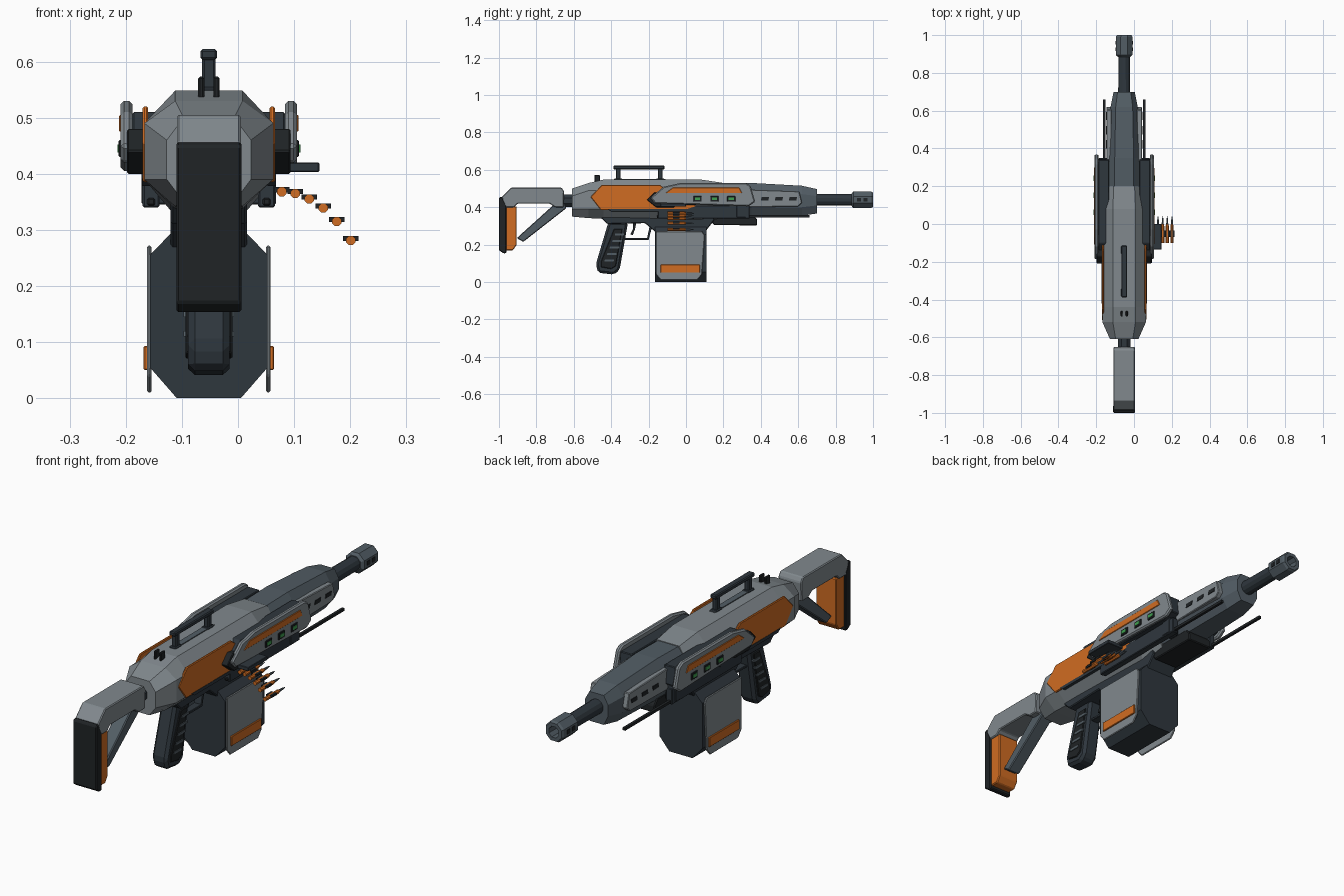
import bpy, bmesh, math
from mathutils import Vector

CX = -0.052  # centre plane of the weapon body


def mat(name, c):
    m = bpy.data.materials.new(name)
    m.diffuse_color = (*c, 1)
    return m


LIGHT = mat("light_grey", (0.22, 0.25, 0.27))
MID = mat("mid_grey", (0.085, 0.11, 0.13))
DARK = mat("dark_grey", (0.028, 0.038, 0.048))
BLACK = mat("near_black", (0.014, 0.017, 0.019))
ORANGE = mat("orange", (0.63, 0.15, 0.016))
GREEN = mat("green", (0.05, 0.35, 0.08))


def loft(name, rings, m, bevel=0):
    """Skin a list of equal-length point rings and cap both ends."""
    bm = bmesh.new()
    rows = [[bm.verts.new(p) for p in r] for r in rings]
    n = len(rows[0])
    for a, b in zip(rows, rows[1:]):
        for i in range(n):
            j = (i + 1) % n
            bm.faces.new((a[i], a[j], b[j], b[i]))
    bm.faces.new(rows[0])
    bm.faces.new(rows[-1][::-1])
    bmesh.ops.recalc_face_normals(bm, faces=bm.faces)
    me = bpy.data.meshes.new(name)
    bm.to_mesh(me)
    bm.free()
    ob = bpy.data.objects.new(name, me)
    bpy.context.collection.objects.link(ob)
    me.materials.append(m)
    if bevel:
        mod = ob.modifiers.new("bevel", "BEVEL")
        mod.width, mod.segments = bevel, 1
    return ob


def side(name, pts, x0, x1, m, bevel=0.004):
    """Extrude a (y, z) profile between two x offsets from the centre plane."""
    return loft(name, [[(CX + x, y, z) for y, z in pts] for x in (x0, x1)], m, bevel)


def pair(name, pts, x0, x1, m, bevel=0.003):
    """The same profile on both flanks."""
    side(name + "_right", pts, x0, x1, m, bevel)
    side(name + "_left", pts, -x1, -x0, m, bevel)


def rect(y0, y1, z0, z1):
    return [(y0, z0), (y1, z0), (y1, z1), (y0, z1)]


def slant(y0, y1, z0, z1, s):
    return [(y0, z0), (y1, z0), (y1 + s, z1), (y0 + s, z1)]


def octo(y, hw, ht, z0, za, zb, z1):
    """Eight-sided cross-section: half width, flat half width, four heights."""
    return [(CX + x, y, z) for x, z in
            ((-ht, z0), (ht, z0), (hw, za), (hw, zb), (ht, z1), (-ht, z1), (-hw, zb), (-hw, za))]


def tube(name, secs, m, n=8, x=CX, z=0.44):
    """Turned part along y from (y, radius) stations."""
    return loft(name, [[(x + r * math.cos((i + .5) * math.tau / n), y,
                         z + r * math.sin((i + .5) * math.tau / n)) for i in range(n)]
                       for y, r in secs], m)


# receiver
loft("receiver", [octo(-0.61, .075, .045, .35, .39, .46, .50),
                  octo(-0.52, .115, .06, .342, .39, .49, .53),
                  octo(-0.44, .115, .06, .338, .39, .49, .548),
                  octo(0.08, .115, .06, .325, .39, .49, .548),
                  octo(0.20, .085, .055, .335, .39, .48, .53)], LIGHT)
side("lower_receiver", [(-.46, .35), (-.42, .31), (-.22, .315), (-.16, .265), (.10, .265),
                        (.15, .33), (.15, .37), (-.46, .37)], -.068, .068, DARK)
side("top_groove", rect(-.38, -.11, .54, .552), -.013, .013, MID, 0)
pair("flank_panel", [(-.51, .455), (-.455, .385), (0, .385), (.06, .405), (-.1, .49), (-.14, .52), (-.45, .52)],
     .108, .118, ORANGE)
pair("lower_trim", [(-.42, .392), (-.40, .378), (0, .378), (.02, .392)], .105, .1195, DARK, 0)

# handguard, side vents, rails
loft("handguard", [octo(0.10, .088, .05, .345, .39, .48, .525),
                   octo(0.35, .088, .05, .35, .40, .48, .53),
                   octo(0.62, .072, .045, .355, .40, .47, .515),
                   octo(0.70, .056, .035, .367, .41, .46, .497)], MID)
pair("vent_panel", [(.33, .40), (.60, .405), (.62, .425), (.605, .485), (.33, .495)], .068, .094, LIGHT)
for i, y in enumerate((.40, .475, .55)):
    pair(f"vent_slot_{i}", slant(y, y + .04, .437, .455, .004), .09, .0965, BLACK, 0)
pair("long_rail", rect(.10, .66, .346, .358), .1, .112, BLACK, 0)
pair("rail_bracket", rect(-.15, .34, .34, .41), .088, .118, DARK)
pair("rail_bolt", rect(-.156, -.14, .343, .357), .096, .110, BLACK, .003)

# barrel and muzzle
tube("barrel", [(.66, .033), (.91, .031)], DARK, 12)
tube("muzzle", [(.885, .036), (.895, .048), (.99, .048), (1.0, .042), (1.0, .026), (.93, .026)], MID)
for i, y in enumerate((.915, .95)):
    pair(f"muzzle_slot_{i}", rect(y, y + .02, .43, .45), .04, .0465, BLACK, 0)

# block under the handguard
side("under_block", [(.13, .33), (.15, .305), (.38, .303), (.38, .335), (.36, .36), (.13, .36)], -.06, .06, BLACK)

# side pods
pair("pod_body", [(-.18, .44), (-.14, .415), (.30, .41), (.35, .43), (.34, .51), (-.10, .51)], .08, .136, DARK)
pair("pod_plate", [(-.19, .45), (-.165, .42), (.335, .405), (.37, .43), (.345, .515), (.32, .53), (-.03, .53), (-.12, .51)],
     .136, .157, LIGHT, .006)
pair("pod_stripe", [(-.11, .475), (.30, .475), (.285, .505), (-.07, .505)], .15, .160, ORANGE, .002)
pair("pod_foot", rect(.27, .32, .345, .42), .07, .12, DARK)
pair("pod_tail", [(-.21, .44), (-.16, .40), (-.06, .40), (-.08, .47), (-.17, .48)], .11, .146, BLACK)
for i, y in enumerate((.04, .13, .22)):
    pair(f"lamp_frame_{i}", rect(y, y + .044, .43, .46), .15, .161, BLACK, .002)
    pair(f"lamp_{i}", rect(y + .008, y + .036, .438, .452), .158, .163, GREEN, 0)

# carry handle and rear sight
side("handle_bar", rect(-.388, -.115, .603, .622), -.015, .015, DARK)
for n, y in (("rear", -.375), ("front", -.15)):
    side("handle_post_" + n, rect(y, y + .025, .54, .61), -.012, .012, DARK)
    side("handle_base_" + n, rect(y - .01, y + .035, .54, .555), -.016, .016, DARK)
pair("rear_sight", rect(-.49, -.46, .53, .573), .008, .019, BLACK)

# stock
tube("stock_tube", [(-.68, .036), (-.58, .036)], DARK, 8, z=.435)
side("stock_comb", [(-.985, .455), (-.935, .505), (-.665, .505), (-.652, .485), (-.655, .40), (-.70, .40),
                    (-.73, .42), (-.90, .42), (-.92, .40), (-.975, .40)], -.057, .057, LIGHT)
side("butt_pad", [(-1.0, .45), (-.985, .458), (-.96, .41), (-.96, .155), (-.975, .153), (-1.0, .17)],
     -.058, .058, BLACK)
side("butt_insert", [(-.965, .405), (-.905, .405), (-.905, .20), (-.925, .17), (-.965, .17)], -.05, .05, ORANGE)
side("stock_strut", [(-.905, .235), (-.87, .215), (-.64, .395), (-.65, .425), (-.70, .42)], -.03, .03, MID)

# grip, trigger and guard
side("grip", [(-.415, .32), (-.31, .32), (-.355, .065), (-.385, .04), (-.47, .05), (-.482, .095)], -.037, .037, DARK, .012)
pair("grip_panel", [(-.385, .285), (-.34, .285), (-.375, .085), (-.40, .07), (-.455, .08), (-.455, .11)], .034, .042, BLACK)
for i in range(5):
    z = .11 + i * .035
    y = -.437 + i * .014
    pair(f"grip_ridge_{i}", slant(y, y + .05, z, z + .01, .003), .038, .045, MID, 0)
side("guard_bottom", rect(-.33, -.20, .225, .236), -.018, .018, DARK, .002)
side("guard_front", [(-.21, .225), (-.20, .225), (-.175, .32), (-.19, .32)], -.018, .018, DARK, .002)
side("trigger", [(-.285, .32), (-.265, .32), (-.272, .285), (-.285, .25), (-.297, .255), (-.283, .285)],
     -.008, .008, BLACK, 0)

# drum box magazine
loft("magazine", [octo(y, .105, ht, z0, .055, .255, .305)
                  for y, ht, z0 in ((-.165, .057, 0), (.11, .057, 0))], DARK)
pair("magazine_plate", [(-.16, .04), (-.135, .01), (.06, .01), (.085, .04), (.10, .25), (.085, .272), (-.16, .272)],
     .102, .110, LIGHT)
pair("magazine_stripe", rect(-.135, .075, .05, .093), .108, .116, ORANGE, .002)

# feed tray and ammunition belt
side("feed_tray", rect(-.135, .0, .403, .42), .10, .197, DARK, .002)
belt = [(.078, .368), (.102, .365), (.127, .355), (.152, .339), (.176, .315), (.201, .281)]
for i, (x, z) in enumerate(belt):
    tube(f"cartridge_{i}", [(-.10, .009), (-.01, .009), (.0, .006)], ORANGE, 8, x, z)
    tube(f"bullet_{i}", [(-.002, .006), (.02, .005), (.042, .001)], MID, 8, x, z)
    side(f"belt_link_{i}", rect(-.07, -.035, z - .001, z + .008), x - CX - .014, x - CX + .014, BLACK, 0)
